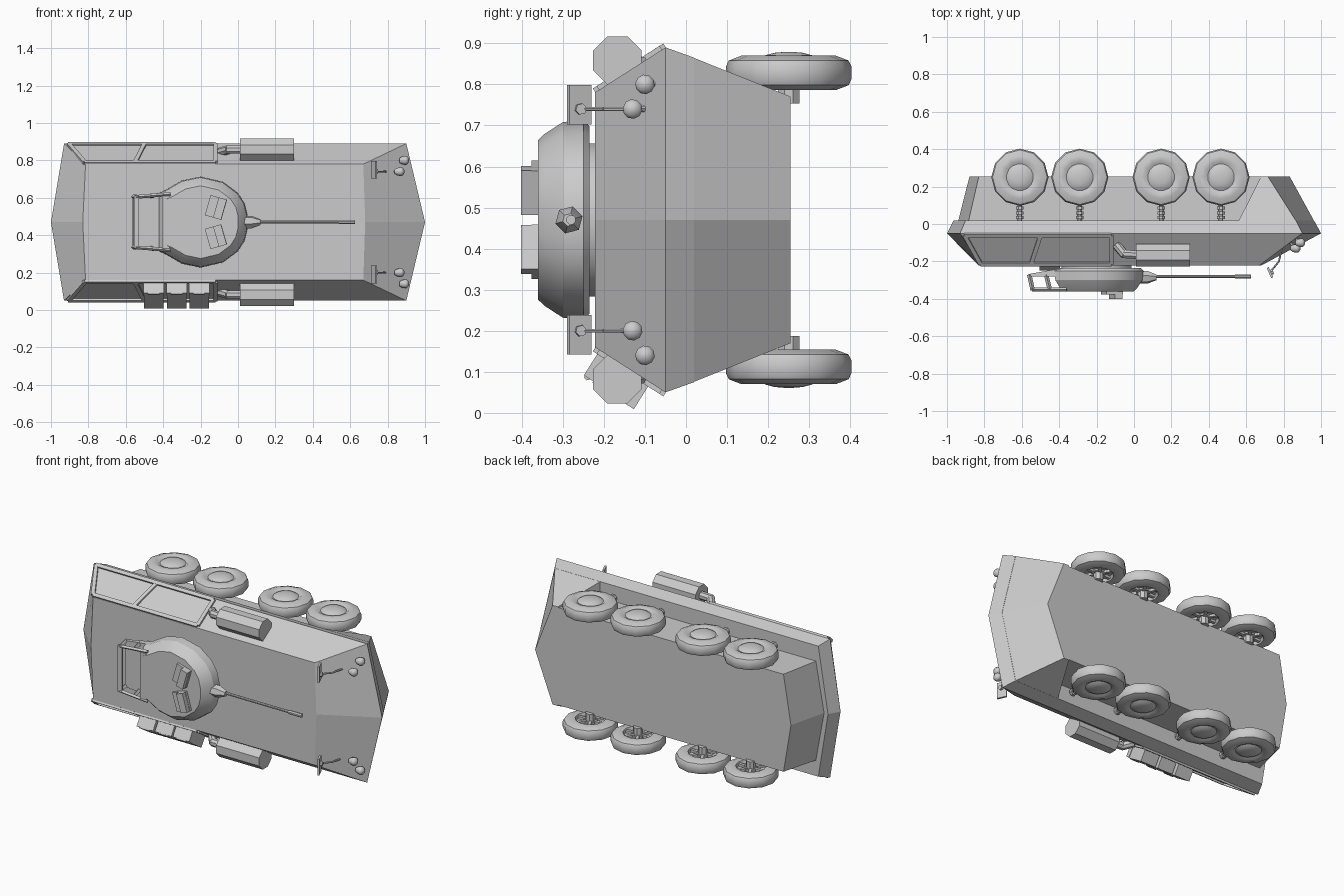
import bpy, bmesh, math
from mathutils import Vector, Matrix

if "Cube" in bpy.data.objects:
    bpy.data.objects.remove(bpy.data.objects["Cube"])

# Vehicle space: x = length, h = height above hull mid-line, w = sideways offset.
# The vehicle lies on its side, so its up direction is -y.
def V(x, h, w):
    return Vector((x, -h, 0.47 + w))

def finish(name, bm, smooth=None):
    bmesh.ops.recalc_face_normals(bm, faces=bm.faces[:])
    me = bpy.data.meshes.new(name)
    bm.to_mesh(me)
    bm.free()
    ob = bpy.data.objects.new(name, me)
    bpy.context.collection.objects.link(ob)
    if smooth:
        bpy.context.view_layer.objects.active = ob
        ob.select_set(True)
        bpy.ops.object.shade_smooth_by_angle(angle=math.radians(smooth))
        ob.select_set(False)
    return ob

def loft(name, rings, smooth=None):
    """Bridge equal-length rings of points and cap both ends."""
    bm = bmesh.new()
    rows = [[bm.verts.new(p) for p in r] for r in rings]
    for a, b in zip(rows, rows[1:]):
        for i in range(len(a)):
            j = (i + 1) % len(a)
            bm.faces.new((a[i], a[j], b[j], b[i]))
    bm.faces.new(rows[0])
    bm.faces.new(rows[-1])
    return finish(name, bm, smooth)

def lathe(name, origin, axis, profile, n, smooth=35):
    """Revolve (distance, radius) pairs around an axis."""
    d = Vector(axis).normalized()
    u = d.orthogonal().normalized()
    v = d.cross(u)
    rings = []
    for t, r in profile:
        rings.append([origin + d * t + (u * math.cos(a) + v * math.sin(a)) * r
                      for a in [2 * math.pi * (i + .5) / n for i in range(n)]])
    return loft(name, rings, smooth)

def rod(name, a, b, r, n=6, r2=None):
    return lathe(name, a, b - a, [(0, r), ((b - a).length, r2 or r)], n)

def box(name, centre, ax, ay, az):
    """Box from a centre and three half-extent vectors."""
    ax, ay, az = Vector(ax), Vector(ay), Vector(az)
    sq = [(-1, -1), (1, -1), (1, 1), (-1, 1)]
    return loft(name, [[centre + ax * i + ay * j + az * k for i, j in sq] for k in (-1, 1)])

# Hull: six-sided plan with pointed bow and stern
def plan(h, hw, rear, rear_mid, front, front_mid):
    return [V(rear, h, -hw), V(front, h, -hw), V(front_mid, h, 0),
            V(front, h, hw), V(rear, h, hw), V(rear_mid, h, 0)]

loft("upper_hull", [plan(.222, .31, -.815, -.83, .67, .68),
                    plan(.05, .42, -.93, -1.0, .90, 1.0),
                    plan(-.02, .395, -.90, -.965, .865, .962)])
loft("lower_hull", [plan(-.015, .30, -.885, -.94, .80, .90),
                    plan(-.253, .295, -.83, -.88, .70, .825)])
loft("bow_wedge", [plan(-.018, .395, .56, .56, .865, .962),
                   plan(-.255, .30, .68, .68, .715, .832)])

# Wheels with domed hubs, hollow backs and suspension struts
for s in (-1, 1):
    out = (0, 0, s)
    for x in (-.61, -.29, .145, .465):
        c = V(x, -.25, s * .358)
        lathe("tyre", c, out, [(-.02, .02), (-.02, .078), (-.040, .085), (-.042, .115),
                               (-.030, .146), (-.015, .153), (.015, .153), (.030, .146),
                               (.042, .115), (.042, .088), (.034, .078), (.034, .02)], 12, 40)
        lathe("hub_dome", c, out, [(.02, .073), (.034, .072), (.043, .058),
                                   (.049, .035), (.051, .01)], 16, 40)
        lathe("axle", c, out, [(-.075, .028), (-.03, .028), (-.03, .04), (-.01, .04)], 8)
        for a in (0, math.pi / 3, 2 * math.pi / 3):
            d = Vector((math.cos(a), math.sin(a), 0))
            box("rim_spoke", c - Vector(out) * .026, d * .078,
                d.cross(Vector(out)) * .009, (0, 0, .008))
        w = s * .325
        rod("strut", V(x, -.01, w), V(x, -.16, w), .013, 8)
        for h in (-.035, -.06, -.085):
            rod("strut_coil", V(x, h + .008, w), V(x, h - .008, w), .022, 8)

# Sloped flank frame of reference: down-slope direction and outward normal
def flank(x, t, s, lift=0):
    """t = 0 at deck edge, 1 at the widest line."""
    return V(x, .222 - .172 * t + .53 * lift, s * (.31 + .11 * t + .845 * lift))

def flank_bar(name, x0, t0, x1, t1, s, r=.011):
    a, b = flank(x0, t0, s, .002), flank(x1, t1, s, .002)
    n = (flank(0, 0, s, 1) - flank(0, 0, s)).normalized()
    d = b - a
    side = d.cross(n).normalized()
    box(name, (a + b) / 2, d / 2, side * r, n * .009)

for s in (-1, 1):
    # Rear side frames
    flank_bar("side_rail", -.91, .95, -.12, .95, s)
    flank_bar("side_rail", -.82, .06, -.12, .06, s)
    flank_bar("side_post", -.905, .95, -.82, .06, s)
    flank_bar("side_post", -.50, .95, -.55, .06, s)
    flank_bar("side_post", -.12, .95, -.12, .06, s)
    # Exhaust silencer and bent pipe
    w = s * .388
    lathe("silencer", V(.012, .167, w), (1, 0, 0), [(0, .064), (.288, .064)], 8, 30)
    rod("exhaust_pipe", V(.02, .165, w), V(-.06, .16, w), .024, 8)
    rod("exhaust_elbow", V(-.05, .165, w), V(-.095, .11, s * .375), .024, 8)
    # Headlights
    for x, h, w in ((.893, .11, .33), (.868, .14, .27)):
        lathe("headlight", V(x - .03, h - .01, s * w), (1, 0, 0),
              [(0, .012), (.012, .02), (.03, .024), (.038, .024), (.046, .017), (.052, .006)], 10, 40)
        rod("headlight_foot", V(x - .005, h, s * w), V(x - .03, h - .04, s * w), .008)
    # Mirrors on bent arms
    w = s * .27
    rod("mirror_arm", V(.79, .13, w), V(.775, .20, w), .005)
    rod("mirror_arm", V(.775, .20, w), V(.73, .255, w), .005)
    rod("mirror_mount", V(.745, .255, w), V(.725, .26, w), .014)
    box("mirror", V(.727, .26, s * .28), (.012, -.027, 0), (.005, .003, 0), (0, 0, .048))

# Stowage boxes on one flank
n = (flank(0, 0, -1, 1) - flank(0, 0, -1)).normalized()
d = (flank(0, 1, -1) - flank(0, 0, -1)).normalized()
for x in (-.45, -.328, -.208):
    c = flank(x, .42, -1)
    box("stowage_box", c + n * .038 + d * .015, (.052, 0, 0), d * .06, n * .038)
    box("stowage_lid", c + n * .036 - d * .058, (.055, 0, 0), d * .014, n * .036)
    rod("lid_latch", c + n * .07 - d * .062 - Vector((.03, 0, 0)),
        c + n * .07 - d * .062 + Vector((.03, 0, 0)), .009)

# Turret
half = [(.05, .04), (.035, .10), (0, .155), (-.08, .215), (-.2, .243),
        (-.3, .222), (-.39, .17), (-.425, .155)]
outline = half + [(x, -w) for x, w in reversed(half)]
def turret_ring(h, k):
    return [V(-.2 + (x + .2) * k, h, w * k) for x, w in outline]
lathe("turret_collar", V(-.2, .215, 0), (0, -1, 0), [(0, .19), (.03, .19)], 16)
loft("turret", [turret_ring(.235, .94), turret_ring(.25, 1), turret_ring(.30, .98),
                turret_ring(.345, .86), turret_ring(.36, .80)], 25)

# Rear turret basket
loft("basket_floor", [[V(-.565, .268, -.14), V(-.38, .235, -.16), V(-.38, .235, .16), V(-.565, .268, .14)],
                      [V(-.56, .282, -.14), V(-.38, .282, -.16), V(-.38, .282, .16), V(-.56, .282, .14)]])
box("basket_top_bar", V(-.542, .35, 0), (.014, 0, 0), (0, .006, 0), (0, 0, .142))
box("basket_front_bar", V(-.385, .35, 0), (.02, 0, 0), (0, .009, 0), (0, 0, .14))
for s in (-1, 1):
    rod("basket_rail", V(-.545, .35, s * .135), V(-.36, .35, s * .15), .010, 4)
    rod("basket_post", V(-.56, .27, s * .135), V(-.542, .352, s * .135), .012, 4)
    rod("basket_brace", V(-.47, .27, s * .14), V(-.45, .35, s * .142), .012, 4)

# Roof sights, turned slightly apart
for s in (-1, 1):
    a = math.radians(-16 * s)
    f = Vector((math.cos(a), 0, -math.sin(a) * -1))
    g = Vector((-f.z, 0, f.x))
    c = V(-.118, .36, s * .078)
    up = Vector((0, -1, 0))
    box("sight_base", c + up * .004, f * .046, g * .056, up * .012)
    box("sight_hood", c + up * .02 + f * .022, f * .022, g * .056, up * .022)

# Gun
y = .285
lathe("mantlet", V(.0, y, 0), (1, 0, 0), [(0, .034), (.075, .034), (.12, .016)], 6, 20)
rod("barrel", V(.11, y - .005, 0), V(.55, y - .005, 0), .008, 8)
rod("muzzle", V(.54, y - .005, 0), V(.625, y - .005, 0), .012, 8)
